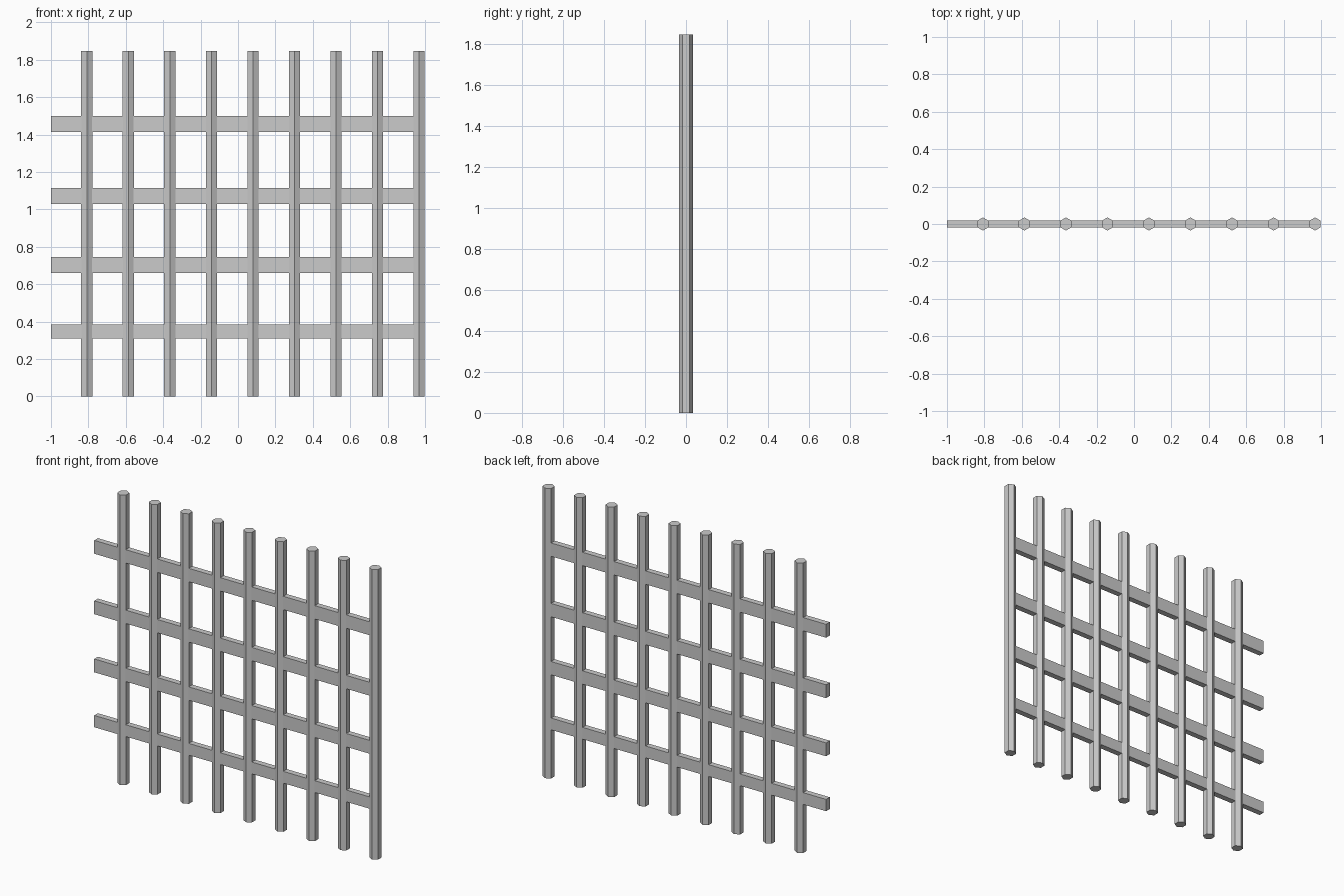
import bpy

cube = bpy.data.objects.get("Cube")
if cube:
    bpy.data.objects.remove(cube, do_unlink=True)

# Single flat metal colour
metal = bpy.data.materials.new("grey_metal")
metal.use_nodes = True
GREY = (0.6, 0.6, 0.6, 1)
metal.diffuse_color = GREY
metal.node_tree.nodes["Principled BSDF"].inputs["Base Color"].default_value = GREY

HEIGHT = 1.847
POST_RADIUS = 0.035
POSTS = 9
FIRST_X, LAST_X = -0.808, 0.968


def finish(name):
    obj = bpy.context.object
    obj.name = name
    obj.data.materials.append(metal)
    return obj


# Upright hexagonal posts, with a corner facing front and back
for i in range(POSTS):
    x = FIRST_X + (LAST_X - FIRST_X) * i / (POSTS - 1)
    bpy.ops.mesh.primitive_cylinder_add(
        vertices=6, radius=POST_RADIUS, depth=HEIGHT, location=(x, 0, HEIGHT / 2))
    finish(f"post_{i + 1}")

# Flat horizontal crossbars running from the free end into the last post
for i, (bottom, top) in enumerate([(0.31, 0.385), (0.66, 0.745), (1.03, 1.115), (1.415, 1.5)]):
    bpy.ops.mesh.primitive_cube_add(size=1, location=((LAST_X - 1) / 2, 0, (bottom + top) / 2))
    bar = finish(f"crossbar_{i + 1}")
    bar.scale = (LAST_X + 1, 0.037, top - bottom)
